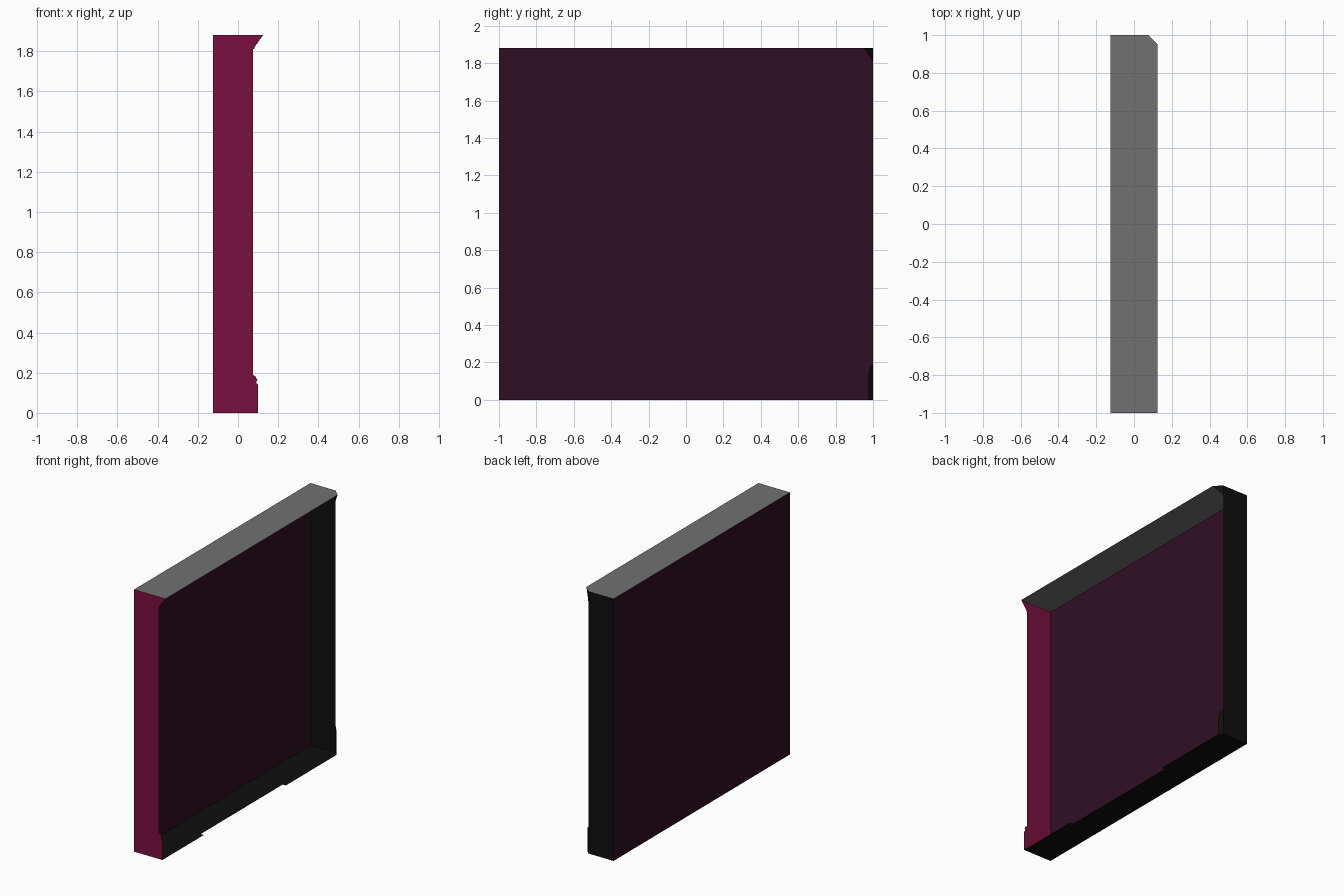
import bpy

if "Cube" in bpy.data.objects:
    bpy.data.objects.remove(bpy.data.objects["Cube"])

# Main dimensions: an open-sided wall section with moulding-shaped end caps
BACK, WALL, TIP, FOOT = -0.125, 0.075, 0.125, 0.10
TOP = 1.88

# Moulding profiles on the open side (x, z)
CROWN = [(WALL, 1.81), (0.08, 1.812), (0.085, 1.825), (0.097, 1.84), (0.11, 1.86), (TIP, TOP)]
BASE = [(FOOT, 0), (FOOT, 0.14), (0.09, 0.15), (0.096, 0.165), (0.086, 0.183), (WALL, 0.188)]


def material(name, rgb):
    m = bpy.data.materials.new(name)
    m.diffuse_color = (*rgb, 1)
    m.use_nodes = True
    m.node_tree.nodes["Principled BSDF"].inputs["Base Color"].default_value = m.diffuse_color
    return m


crimson = material("crimson", (0.195, 0.0050, 0.050))
plum = material("dark plum", (0.0300, 0.0045, 0.0175))
grey = material("grey", (0.165, 0.165, 0.165))
black = material("near black", (0.0045, 0.0045, 0.0045))


def sheet(name, polygons, mat):
    """One object from a few flat polygons."""
    verts, faces = [], []
    for poly in polygons:
        faces.append(list(range(len(verts), len(verts) + len(poly))))
        verts += poly
    mesh = bpy.data.meshes.new(name)
    mesh.from_pydata(verts, [], faces)
    mesh.materials.append(mat)
    mesh.update()
    obj = bpy.data.objects.new(name, mesh)
    bpy.context.collection.objects.link(obj)
    return obj


def mitre(profile):
    """Turn a profile 45 degrees into the corner at the back end."""
    return [(x, 1 - (x - WALL), z) for x, z in profile]


# Wall surface
sheet("wall_panel", [[(BACK, 1, 0), (BACK, -1, 0), (BACK, -1, TOP), (BACK, 1, TOP)]], plum)

# Front end, flat
outline = [(BACK, 0)] + BASE + CROWN + [(BACK, TOP)]
sheet("front_end", [[(x, -1, z) for x, z in outline]], crimson)

# Back end, with mitred moulding returns
sheet("back_end", [
    [(WALL, 1, 0), (BACK, 1, 0), (BACK, 1, TOP), (WALL, 1, TOP)],
    [(WALL, 1, TOP)] + mitre(CROWN)[::-1],
    [(WALL, 1, 0)] + mitre(BASE)[::-1],
], black)

# Top with its mitred corner
sheet("top", [[(BACK, -1, TOP), (TIP, -1, TOP), (TIP, 0.95, TOP),
               (WALL, 1, TOP), (BACK, 1, TOP)]], grey)

# Underside, stepped back where the skirting is interrupted
under = [(BACK, -1), (FOOT, -1), (FOOT, -0.53), (WALL, -0.53), (WALL, 0.4),
         (FOOT, 0.4), (FOOT, 0.975), (WALL, 1), (BACK, 1)]
sheet("underside", [[(x, y, 0) for x, y in under[::-1]]], black)
